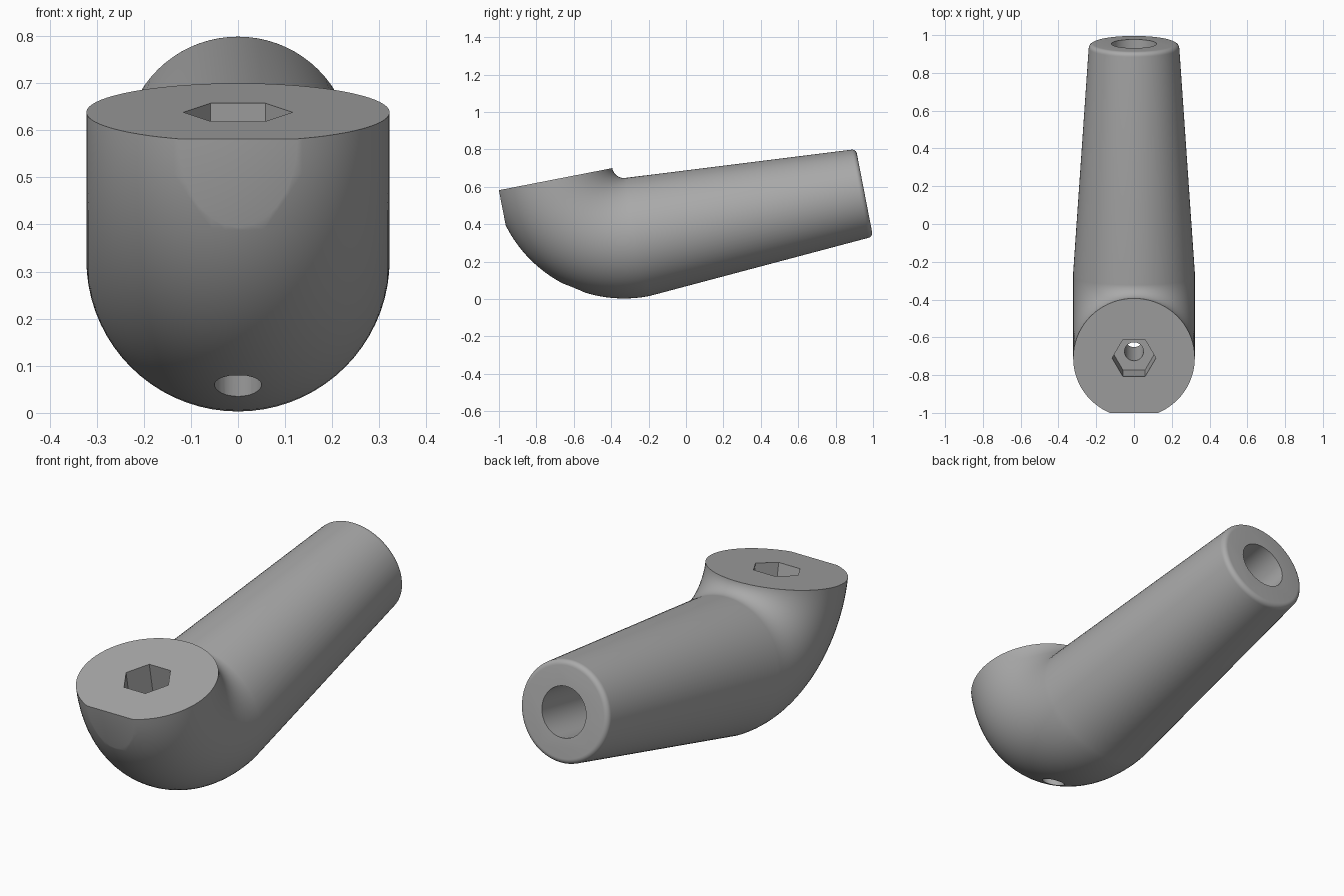
import bpy, bmesh
from math import sin, cos, pi, radians
from mathutils import Matrix, Vector

if "Cube" in bpy.data.objects:
    bpy.data.objects.remove(bpy.data.objects["Cube"])

SIDES = 72
TILT = Matrix.Rotation(radians(11), 4, 'X')
R_BODY, R_END, BEND = 0.322, 0.24, 0.385
BEND_Y, BEND_Z = -0.19, 0.76          # centre of the elbow bend
AXIS_Z = BEND_Z - BEND
FACE_Y = BEND_Y - BEND
TIP = 1.045
FILLET = 0.025

grey = bpy.data.materials.new("plain grey")
grey.use_nodes = True
grey.diffuse_color = (0.4, 0.4, 0.4, 1)
grey.node_tree.nodes["Principled BSDF"].inputs["Base Color"].default_value = (0.4, 0.4, 0.4, 1)


def new_object(name, bm):
    bmesh.ops.recalc_face_normals(bm, faces=bm.faces)
    mesh = bpy.data.meshes.new(name)
    bm.to_mesh(mesh)
    bm.free()
    mesh.materials.append(grey)
    obj = bpy.data.objects.new(name, mesh)
    bpy.context.collection.objects.link(obj)
    return obj


def ring(bm, centre, radius, angle):
    """Circle across the path; angle 0 lies flat, 90 degrees stands upright."""
    verts = []
    for i in range(SIDES):
        a = 2 * pi * i / SIDES
        side = radius * sin(a)
        verts.append(bm.verts.new(centre + Vector(
            (radius * cos(a), side * cos(angle), side * sin(angle)))))
    return verts


def cutter(name, centre, radius, depth, sides, rotation):
    bm = bmesh.new()
    bmesh.ops.create_cone(bm, cap_ends=True, segments=sides, radius1=radius,
                          radius2=radius, depth=depth,
                          matrix=Matrix.Translation(centre) @ rotation)
    obj = new_object(name, bm)
    obj.hide_render = True
    return obj


# Elbow sweep followed by the tapered handle with a rounded end
bm = bmesh.new()
rings = [ring(bm, Vector((0, FACE_Y, BEND_Z + 0.002)), R_BODY, 0)]
STEPS = 28
for i in range(STEPS + 1):
    t = pi / 2 * i / STEPS
    centre = Vector((0, BEND_Y - BEND * cos(t), BEND_Z - BEND * sin(t)))
    rings.append(ring(bm, centre, R_BODY, t))
for i in range(7):
    t = pi / 2 * i / 6
    centre = Vector((0, TIP - FILLET + FILLET * sin(t), AXIS_Z))
    rings.append(ring(bm, centre, R_END - FILLET + FILLET * cos(t), pi / 2))
for a, b in zip(rings, rings[1:]):
    for i in range(SIDES):
        j = (i + 1) % SIDES
        bm.faces.new((a[i], a[j], b[j], b[i]))
bm.faces.new(rings[0])
bm.faces.new(rings[-1])

# Flat cut on the front of the elbow
cut = bmesh.ops.bisect_plane(bm, geom=bm.verts[:] + bm.edges[:] + bm.faces[:],
                             plane_co=(0, -0.871, 0), plane_no=(0, -1, 0),
                             clear_outer=True)
edges = [e for e in cut["geom_cut"] if isinstance(e, bmesh.types.BMEdge)]
bmesh.ops.contextual_create(bm, geom=edges)
handle = new_object("elbow_handle", bm)

# Hexagonal nut pocket, bolt hole and bore in the handle end
upright = Matrix.Identity(4)
along = Matrix.Rotation(pi / 2, 4, 'X')
turned = Matrix.Rotation(pi / 2, 4, 'Z')
cutters = [
    cutter("nut_pocket", (0, FACE_Y, BEND_Z), 0.116, 0.36, 6, turned),
    cutter("bolt_hole", (0, FACE_Y, 0.4), 0.05, 1.0, 32, upright),
    cutter("end_bore", (0, TIP, AXIS_Z), 0.12, 1.4, 48, along),
]

bpy.context.view_layer.objects.active = handle
for c in cutters:
    mod = handle.modifiers.new(c.name, 'BOOLEAN')
    mod.operation = 'DIFFERENCE'
    mod.solver = 'EXACT'
    mod.object = c
    bpy.ops.object.modifier_apply(modifier=mod.name)
for c in cutters:
    bpy.data.objects.remove(c)

# Lean the whole part and smooth the round surfaces
handle.data.transform(TILT)
bpy.ops.object.select_all(action='DESELECT')
handle.select_set(True)
bpy.ops.object.shade_smooth_by_angle(angle=radians(30))
